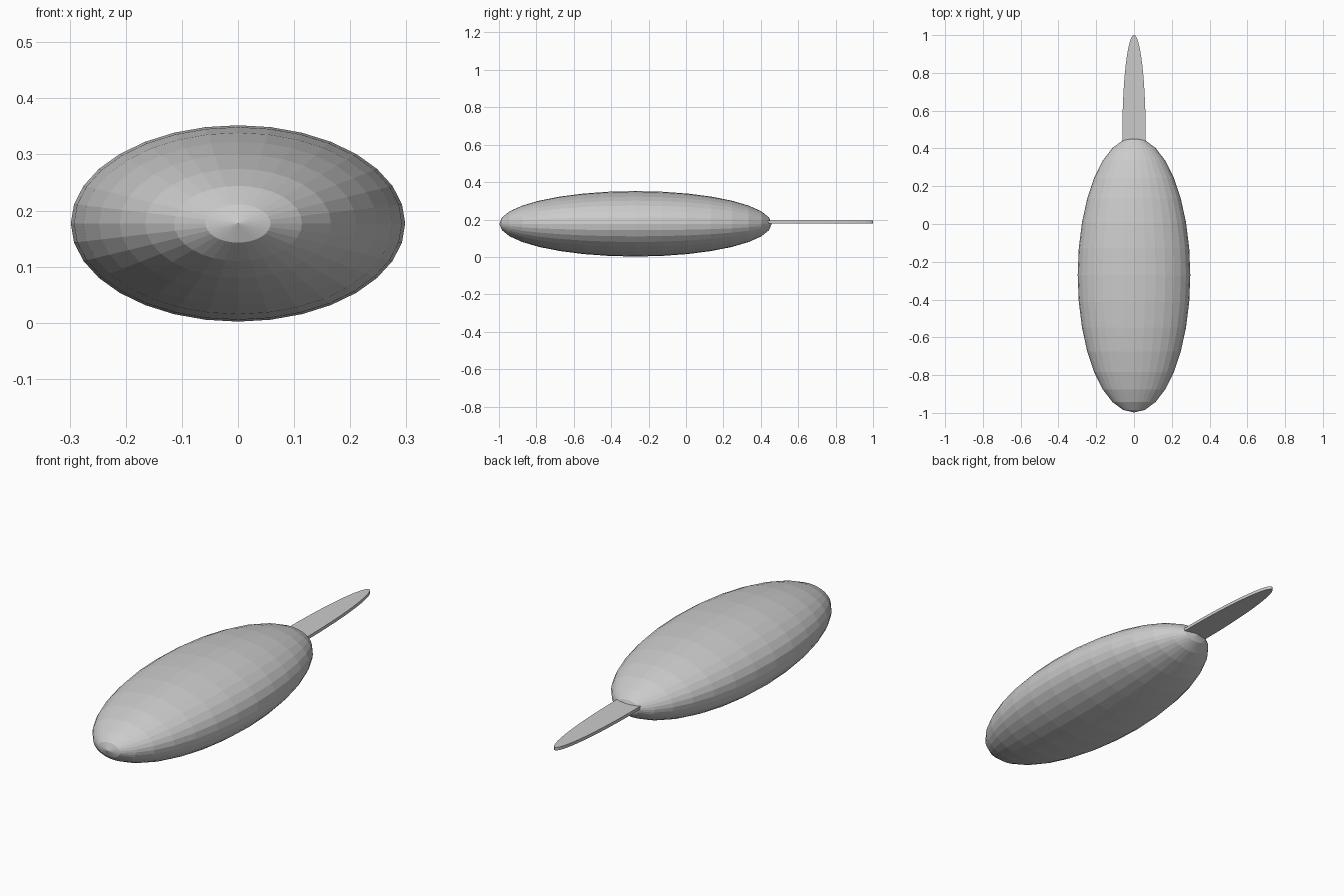
import bpy
import math

if "Cube" in bpy.data.objects:
    bpy.data.objects.remove(bpy.data.objects["Cube"])

# Body: faceted ellipsoid with its poles along the y axis
bpy.ops.mesh.primitive_uv_sphere_add(segments=32, ring_count=16, radius=1,
                                     rotation=(math.pi / 2, 0, 0),
                                     location=(0, -0.27, 0.177))
body = bpy.context.object
body.name = "body"
body.scale = (0.298, 0.175, 0.728)  # local z lies along world y

# Tail: thin flat elliptical blade, half buried in the body
bpy.ops.mesh.primitive_cylinder_add(vertices=64, radius=1, depth=1,
                                    location=(0, 0.46, 0.187))
tail = bpy.context.object
tail.name = "tail_blade"
tail.scale = (0.062, 0.54, 0.015)

# Bake the proportions into the meshes
for part in (body, tail):
    part.select_set(True)
bpy.ops.object.transform_apply(location=False, rotation=True, scale=True)
